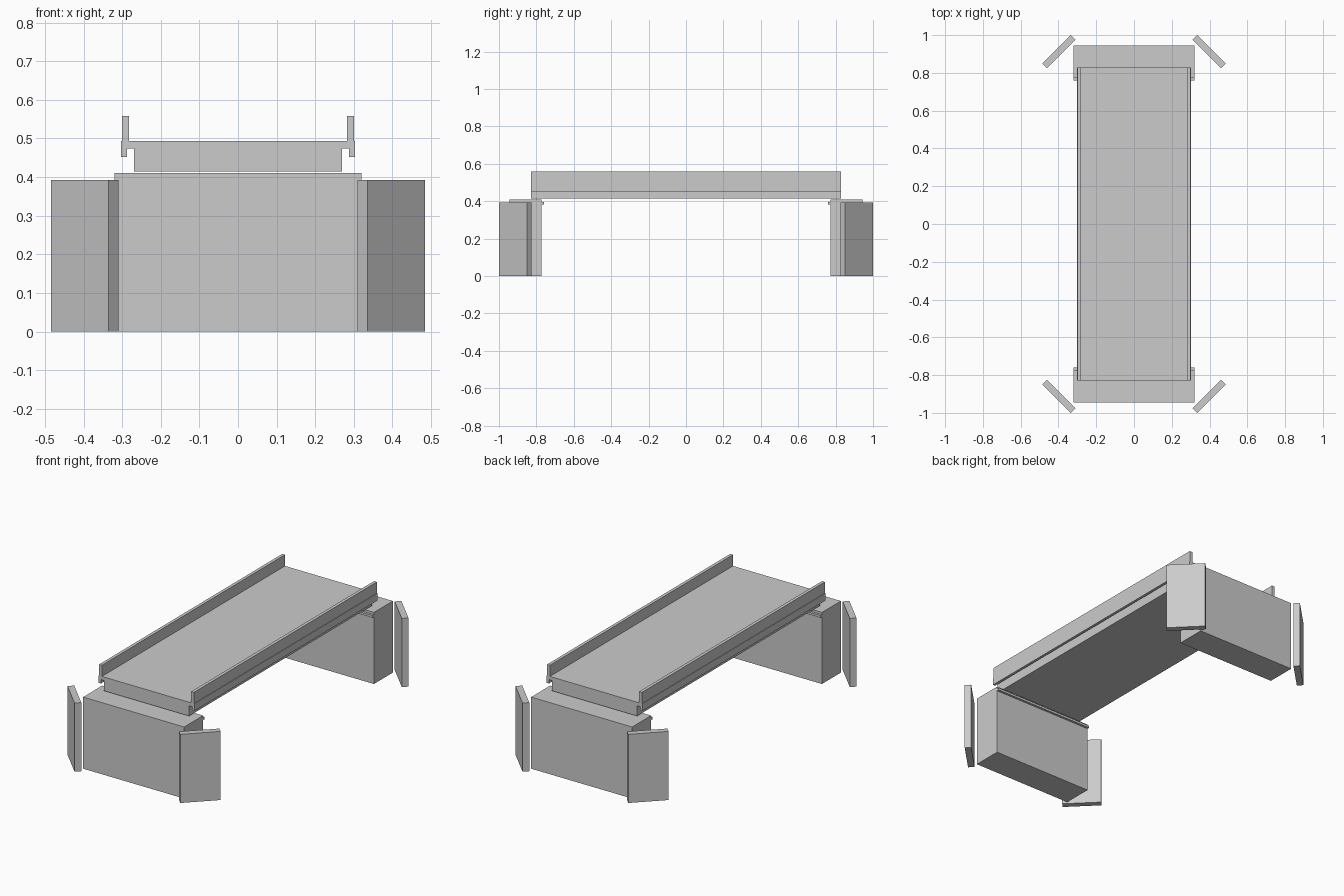
import bpy
import bmesh
from mathutils import Vector

cube = bpy.data.objects.get("Cube")
if cube:
    bpy.data.objects.remove(cube, do_unlink=True)

concrete = bpy.data.materials.new("concrete_grey")
concrete.use_nodes = True
GREY = (0.6, 0.6, 0.6, 1)
concrete.diffuse_color = GREY
concrete.node_tree.nodes["Principled BSDF"].inputs["Base Color"].default_value = GREY


def prism(name, outline, extrude):
    """Extrude a closed flat outline along a vector."""
    bm = bmesh.new()
    face = bm.faces.new([bm.verts.new(p) for p in outline])
    result = bmesh.ops.extrude_face_region(bm, geom=[face], use_keep_orig=True)
    moved = [v for v in result["geom"] if isinstance(v, bmesh.types.BMVert)]
    bmesh.ops.translate(bm, verts=moved, vec=Vector(extrude))
    bmesh.ops.recalc_face_normals(bm, faces=bm.faces[:])
    mesh = bpy.data.meshes.new(name)
    bm.to_mesh(mesh)
    bm.free()
    mesh.materials.append(concrete)
    obj = bpy.data.objects.new(name, mesh)
    bpy.context.collection.objects.link(obj)
    return obj


# Deck with drip edges and parapets, from a mirrored half section
DECK_END = 0.828
half = [(0.27, 0.415), (0.27, 0.474), (0.288, 0.474), (0.288, 0.452),
        (0.303, 0.452), (0.303, 0.494), (0.3, 0.494), (0.3, 0.558),
        (0.282, 0.558), (0.282, 0.494)]
section = half + [(-x, z) for x, z in reversed(half)]
prism("bridge_deck", [(x, -DECK_END, z) for x, z in section], (0, 2 * DECK_END, 0))

# Abutments with a low lip facing the span, and splayed wing walls
abutment = [(0.944, 0), (0.773, 0), (0.773, 0.384), (0.76, 0.384),
            (0.76, 0.397), (0.773, 0.397), (0.773, 0.41), (0.944, 0.41)]
wing = [(0.31, 0.975), (0.335, 1.0), (0.485, 0.85), (0.46, 0.825)]
for end, sy in (("front", -1), ("back", 1)):
    prism(end + "_abutment", [(-0.32, sy * y, z) for y, z in abutment], (0.64, 0, 0))
    for side, sx in (("left", 1), ("right", -1)):
        prism(f"{end}_{side}_wing_wall", [(sx * x, sy * y, 0) for x, y in wing],
              (0, 0, 0.393))
